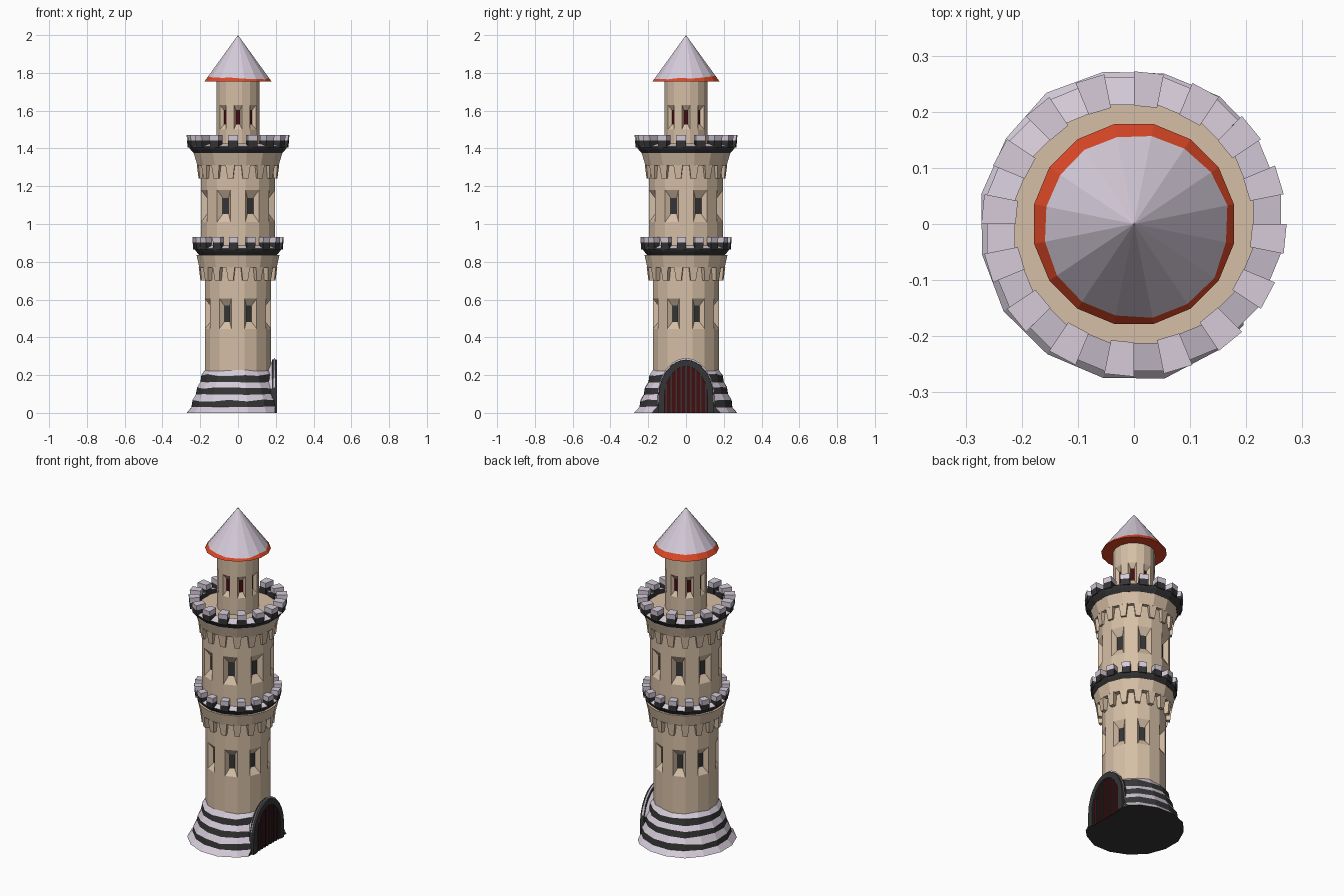
import bpy, bmesh, math, random
from mathutils import Vector

if "Cube" in bpy.data.objects:
    bpy.data.objects.remove(bpy.data.objects["Cube"])

random.seed(4)
SEG = 2 * math.pi / 16
C16 = math.cos(SEG / 2)


def material(name, rgb):
    m = bpy.data.materials.new(name)
    m.diffuse_color = (*rgb, 1)
    m.use_nodes = True
    m.node_tree.nodes["Principled BSDF"].inputs["Base Color"].default_value = m.diffuse_color
    return m


MATS = [material("sandstone", (0.67, 0.52, 0.38)),
        material("pale_snow", (0.67, 0.60, 0.70)),
        material("charcoal_stone", (0.036, 0.036, 0.038)),
        material("orange_tile", (0.72, 0.065, 0.02)),
        material("dark_red_wood", (0.06, 0.004, 0.005))]
SAND, SNOW, DARK, ORANGE, RED = range(5)


def finish(bm, name):
    bmesh.ops.recalc_face_normals(bm, faces=bm.faces[:])
    me = bpy.data.meshes.new(name)
    bm.to_mesh(me)
    bm.free()
    for m in MATS:
        me.materials.append(m)
    ob = bpy.data.objects.new(name, me)
    bpy.context.collection.objects.link(ob)
    return ob


def polar(r, a, z):
    return Vector((r * math.cos(a), r * math.sin(a), z))


def lathe(bm, prof, mats, closed=False, caps=(SAND, SAND), jitter=None):
    """16-sided turning, radii measured to the flats; flats face the axes."""
    rings = []
    for i, (r, z) in enumerate(prof):
        jr, jz = jitter[i] if jitter else (0, 0)
        rings.append([bm.verts.new(polar(r / C16 + random.uniform(-jr, jr), (k - 0.5) * SEG,
                                         z + random.uniform(-jz, jz))) for k in range(16)])
    rows = []
    n = len(rings)
    for i in range(n if closed else n - 1):
        a, b = rings[i], rings[(i + 1) % n]
        row = []
        for k in range(16):
            f = bm.faces.new((a[k], a[(k + 1) % 16], b[(k + 1) % 16], b[k]))
            f.material_index = mats[i]
            row.append(f)
        rows.append(row)
    if not closed:
        bm.faces.new(rings[0][::-1]).material_index = caps[0]
        bm.faces.new(rings[-1]).material_index = caps[1]
    return rows


def hexa(bm, low, high, mat):
    """Solid between two quads."""
    a = [bm.verts.new(p) for p in low]
    b = [bm.verts.new(p) for p in high]
    faces = [bm.faces.new(a[::-1]), bm.faces.new(b)]
    faces += [bm.faces.new((a[i], a[(i + 1) % 4], b[(i + 1) % 4], b[i])) for i in range(4)]
    for f in faces:
        f.material_index = mat


def sector(r0, r1, a0, a1, z):
    return [polar(r0, a0, z), polar(r1, a0, z), polar(r1, a1, z), polar(r0, a1, z)]


# Tower storeys with splayed, recessed windows
def storey(name, r, z0, z1, w0, w1, first, width, height, depth, pane):
    bm = bmesh.new()
    rows = lathe(bm, [(r, z0), (r, w0), (r, w1), (r, z1)], [SAND] * 3)
    bm.normal_update()
    for f in rows[1][first::2]:
        bmesh.ops.inset_individual(bm, faces=[f], thickness=0.004)
        c = f.calc_center_median()
        out = Vector((c.x, c.y, 0)).normalized()
        side = Vector((-out.y, out.x, 0))
        for v in f.verts:
            d = v.co - c
            s = math.copysign(width / 2, d.dot(side))
            v.co = c - out * depth + side * s + Vector((0, 0, math.copysign(height / 2, d.z)))
        f.material_index = pane
    finish(bm, name)


storey("lower_storey", 0.175, 0.15, 0.84, 0.445, 0.605, 1, 0.03, 0.085, 0.025, DARK)
storey("middle_storey", 0.195, 0.80, 1.38, 1.01, 1.18, 1, 0.034, 0.085, 0.025, DARK)
storey("top_turret", 0.113, 1.36, 1.765, 1.50, 1.63, 0, 0.02, 0.075, 0.018, RED)


# Flared corbel skirt with hanging teeth
def skirt(name, rin, rb, rm, rt, zb, zm, zt):
    bm = bmesh.new()
    lathe(bm, [(rin, zm), (rm, zm), (rt, zt), (rin, zt)], [SAND] * 4, closed=True)
    for k in range(16):
        a = (k + 0.5) * SEG
        t, b = math.radians(6.5), math.radians(4)
        hexa(bm, sector(rin, rb / C16, a - b, a + b, zb),
             sector(rin, rm / C16, a - t, a + t, zm + 0.003), SAND)
    finish(bm, name)


skirt("lower_corbels", 0.165, 0.196, 0.205, 0.220, 0.70, 0.77, 0.837)
skirt("upper_corbels", 0.185, 0.206, 0.215, 0.235, 1.24, 1.31, 1.377)


# Dark parapet ring with snow-topped merlons
def parapet(name, rin, dr, z):
    bm = bmesh.new()
    lathe(bm, [(rin, z), (0.235 + dr, z), (0.252 + dr, z + 0.02), (0.262 + dr, z + 0.036),
               (rin, z + 0.05)], [DARK, DARK, DARK, SNOW, DARK], closed=True)
    for k in range(16):
        a0, a1 = (k - 0.5) * SEG, k * SEG
        ri, ro = rin - 0.001, 0.270 + dr
        hexa(bm, sector(ri, ro - 0.003, a0, a1, z + 0.03), sector(ri, ro, a0, a1, z + 0.066), DARK)
        hexa(bm, sector(ri, ro, a0, a1, z + 0.066), sector(ri, ro + 0.002, a0, a1, z + 0.095), SNOW)
    finish(bm, name)


parapet("lower_parapet", 0.200, -0.030, 0.835)
parapet("upper_parapet", 0.212, 0.0, 1.375)

# Walkway floor inside the upper parapet
bm = bmesh.new()
lathe(bm, [(0.213, 1.37), (0.213, 1.40)], [SAND])
finish(bm, "walkway_floor")

# Conical roof: orange eaves, uneven snow line
bm = bmesh.new()
lathe(bm, [(0.113, 1.754), (0.178, 1.754)], [ORANGE], caps=(ORANGE, ORANGE))
bmesh.ops.delete(bm, geom=[f for f in bm.faces], context='FACES')
apex = bm.verts.new((0, 0, 2.0))
eave, snow = [], []
for k in range(16):
    a = (k - 0.5) * SEG
    wave = 0.161 + 0.006 * math.cos(a + 0.8) + random.uniform(-0.003, 0.003)
    eave.append(bm.verts.new(polar(0.178 / C16, a, 1.754)))
    snow.append(bm.verts.new(polar(wave / C16, a, 2.0 - 0.246 * wave / 0.178)))
bm.faces.new(eave[::-1]).material_index = ORANGE
for k in range(16):
    j = (k + 1) % 16
    bm.faces.new((eave[k], eave[j], snow[j], snow[k])).material_index = ORANGE
    bm.faces.new((snow[k], snow[j], apex)).material_index = SNOW
finish(bm, "roof")

# Stepped base with snow on each ledge, cut flat behind the gate
bm = bmesh.new()
lathe(bm, [(0.270, 0), (0.246, 0.03), (0.241, 0.065), (0.222, 0.098), (0.217, 0.132),
           (0.199, 0.162), (0.194, 0.20), (0.172, 0.228)],
      [SNOW, DARK, SNOW, DARK, SNOW, DARK, SNOW], caps=(DARK, SNOW),
      jitter=[(0.006, 0), (0.002, 0.003), (0.001, 0.006), (0.002, 0.003), (0.001, 0.006),
              (0.002, 0.003), (0.001, 0.006), (0, 0.006)])
cut = bmesh.ops.bisect_plane(bm, geom=bm.verts[:] + bm.edges[:] + bm.faces[:],
                             plane_co=(0.195, 0, 0), plane_no=(1, 0, 0), clear_outer=True)
edges = [e for e in cut['geom_cut'] if isinstance(e, bmesh.types.BMEdge)]
for f in bmesh.ops.contextual_create(bm, geom=edges)['faces']:
    f.material_index = DARK
finish(bm, "stepped_base")


# Gate on the +x side
def arch(x, w, top, spring=0.08, n=12):
    pts = [Vector((x, w, 0))]
    for i in range(n + 1):
        t = math.pi * i / n
        pts.append(Vector((x, w * math.cos(t), spring + (top - spring) * math.sin(t))))
    return pts + [Vector((x, -w, 0))]


def loft(bm, loops, mat, closed):
    vs = [[bm.verts.new(p) for p in lp] for lp in loops]
    n = len(vs[0])
    for i in range(len(vs) if closed else len(vs) - 1):
        a, b = vs[i], vs[(i + 1) % len(vs)]
        for k in range(n - 1 if closed else n):
            j = (k + 1) % n
            bm.faces.new((a[k], a[j], b[j], b[k])).material_index = mat
    ends = [[lp[0] for lp in vs], [lp[-1] for lp in vs]] if closed else [vs[0], vs[-1]]
    for e in ends:
        bm.faces.new(e).material_index = mat


bm = bmesh.new()
loft(bm, [arch(0.18, 0.148, 0.283), arch(0.207, 0.146, 0.281),
          arch(0.207, 0.114, 0.247), arch(0.18, 0.114, 0.247)], DARK, True)
finish(bm, "gate_arch")

bm = bmesh.new()
loft(bm, [arch(0.12, 0.12, 0.20), arch(0.195, 0.151, 0.291)], SNOW, False)
for f in bm.faces:
    c = f.calc_center_median()
    if c.z < 0.12 and len(f.verts) == 4:
        f.material_index = DARK
finish(bm, "gate_snow_hood")

bm = bmesh.new()
loft(bm, [arch(0.190, 0.118, 0.25), arch(0.198, 0.118, 0.25)], RED, False)
finish(bm, "gate_door")

bm = bmesh.new()
for i in range(9):
    y = -0.104 + i * 0.026
    h = 0.08 + 0.167 * math.sqrt(1 - (y / 0.116) ** 2)
    quad = [(0.196, y - 0.004), (0.203, y - 0.004), (0.203, y + 0.004), (0.196, y + 0.004)]
    hexa(bm, [(*q, 0) for q in quad], [(*q, h) for q in quad], DARK)
finish(bm, "gate_bars")
